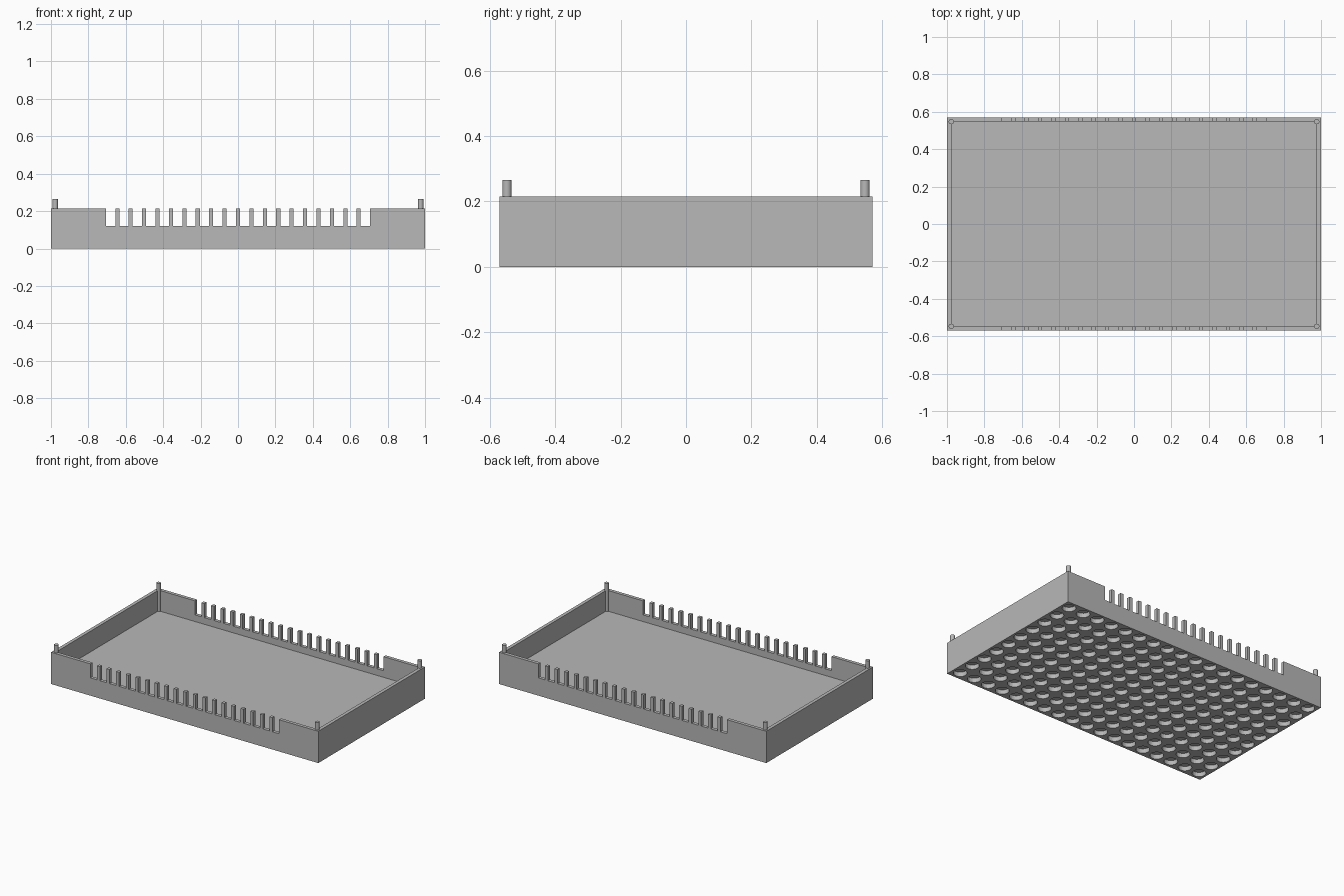
import bpy, bmesh, math

if "Cube" in bpy.data.objects:
    bpy.data.objects.remove(bpy.data.objects["Cube"])

HX, HY = 1.0, 0.57           # half length, half depth
FLOOR, TOP, NOTCH = 0.075, 0.215, 0.12
WALL = 0.023
PITCH, GAP, TEETH = 0.0717, 0.05, 19

grey = bpy.data.materials.new("plain grey")
grey.diffuse_color = (0.48, 0.48, 0.48, 1)
grey.use_nodes = True
grey.node_tree.nodes["Principled BSDF"].inputs["Base Color"].default_value = grey.diffuse_color


def finish(name, bm):
    bmesh.ops.remove_doubles(bm, verts=bm.verts, dist=1e-5)
    bmesh.ops.recalc_face_normals(bm, faces=bm.faces)
    me = bpy.data.meshes.new(name)
    bm.to_mesh(me)
    bm.free()
    me.materials.append(grey)
    ob = bpy.data.objects.new(name, me)
    bpy.context.collection.objects.link(ob)
    return ob


# Base plate: a grid of cells, each with a round blind recess underneath
def base_plate(cols=18, rows=10, radius=0.042, depth=0.03, seg=24):
    bm = bmesh.new()
    dx, dy = 2 * HX / cols, 2 * HY / rows
    for i in range(cols):
        for j in range(rows):
            cx, cy = -HX + dx * (i + 0.5), -HY + dy * (j + 0.5)
            outer, rim, inner = [], [], []
            for k in range(seg):
                a = 2 * math.pi * k / seg
                c, s = math.cos(a), math.sin(a)
                m = max(abs(c), abs(s))
                outer.append(bm.verts.new((cx + c / m * dx / 2, cy + s / m * dy / 2, 0)))
                rim.append(bm.verts.new((cx + c * radius, cy + s * radius, 0)))
                inner.append(bm.verts.new((cx + c * radius, cy + s * radius, depth)))
            for k in range(seg):
                n = (k + 1) % seg
                bm.faces.new((outer[k], outer[n], rim[n], rim[k]))
                bm.faces.new((rim[k], rim[n], inner[n], inner[k]))
            bm.faces.new(inner)
    bmesh.ops.remove_doubles(bm, verts=bm.verts, dist=1e-5)
    # Four plate edges and the tray floor
    corners = [(-HX, -HY), (HX, -HY), (HX, HY), (-HX, HY)]
    low = [bm.verts.new((x, y, 0)) for x, y in corners]
    high = [bm.verts.new((x, y, FLOOR)) for x, y in corners]
    for k in range(4):
        n = (k + 1) % 4
        bm.faces.new((low[k], low[n], high[n], high[k]))
    bm.faces.new(high)
    finish("base_plate", bm)


# Wall: an upright outline in (x, z) extruded along y
def extruded(name, outline, y0, y1):
    bm = bmesh.new()
    face = bm.faces.new([bm.verts.new((x, y0, z)) for x, z in outline])
    ext = bmesh.ops.extrude_face_region(bm, geom=[face], use_keep_orig=True)
    moved = [v for v in ext["geom"] if isinstance(v, bmesh.types.BMVert)]
    bmesh.ops.translate(bm, verts=moved, vec=(0, y1 - y0, 0))
    return finish(name, bm)


# Comb outline of the long walls: open slots separated by narrow teeth
comb = [(-HX, FLOOR), (HX, FLOOR), (HX, TOP)]
for k in range(TEETH, -1, -1):
    mid = (k - TEETH / 2) * PITCH
    comb += [(mid + GAP / 2, TOP), (mid + GAP / 2, NOTCH),
             (mid - GAP / 2, NOTCH), (mid - GAP / 2, TOP)]
comb.append((-HX, TOP))

base_plate()
extruded("front_comb_wall", comb, -HY, -HY + WALL)
extruded("back_comb_wall", comb, HY - WALL, HY)

# Plain end walls
for name, x0 in (("left_wall", -HX), ("right_wall", HX - WALL)):
    x1 = x0 + WALL
    extruded(name, [(x0, FLOOR), (x1, FLOOR), (x1, TOP), (x0, TOP)],
             -HY + WALL, HY - WALL)

# Corner pegs standing up from the walls, slightly proud of the inner corner
for sx, side in ((-1, "left"), (1, "right")):
    for sy, end in ((-1, "front"), (1, "back")):
        bpy.ops.mesh.primitive_cylinder_add(
            vertices=24, radius=0.014, depth=0.265 - FLOOR,
            location=(sx * 0.977, sy * 0.547, (0.265 + FLOOR) / 2))
        peg = bpy.context.object
        peg.name = f"{end}_{side}_peg"
        peg.data.materials.append(grey)
        bpy.ops.object.shade_smooth_by_angle()
